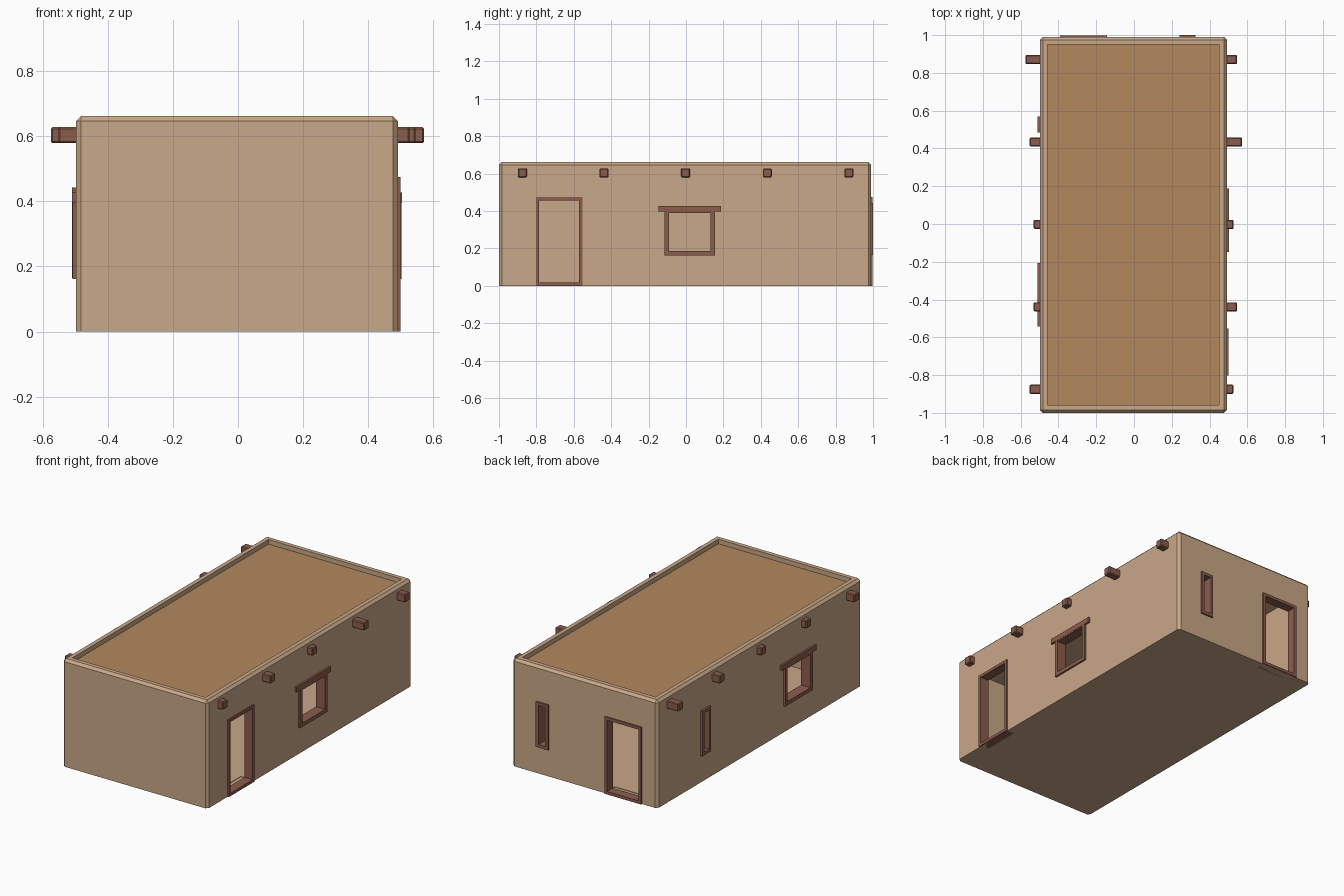
import bpy, bmesh
from mathutils import Vector

if "Cube" in bpy.data.objects:
    bpy.data.objects.remove(bpy.data.objects["Cube"])

X0, X1, Y0, Y1, H = -0.498, 0.492, -1.0, 0.99, 0.662
WALL = 0.041
FLOOR, CEILING, ROOF = 0.012, 0.60, 0.634


def material(name, rgb):
    m = bpy.data.materials.new(name)
    m.diffuse_color = (*rgb, 1)
    m.use_nodes = True
    m.node_tree.nodes["Principled BSDF"].inputs["Base Color"].default_value = m.diffuse_color
    return m


PLASTER = material("plaster", (0.584, 0.391, 0.246))
EARTH = material("roof_earth", (0.45, 0.25, 0.112))
WOOD = material("wood", (0.26, 0.11, 0.073))


def add_object(name, bm, mat):
    bmesh.ops.recalc_face_normals(bm, faces=bm.faces)
    mesh = bpy.data.meshes.new(name)
    bm.to_mesh(mesh)
    bm.free()
    if mat:
        mesh.materials.append(mat)
    ob = bpy.data.objects.new(name, mesh)
    bpy.context.collection.objects.link(ob)
    return ob


def box(name, a, b, mat=None, bevel=0, keep=None):
    """Box between two corners; 'keep' picks the edges to chamfer."""
    bm = bmesh.new()
    bmesh.ops.create_cube(bm, size=1)
    for v in bm.verts:
        v.co = Vector([(p + q) / 2 + c * abs(q - p) for p, q, c in zip(a, b, v.co)])
    if bevel:
        edges = [e for e in bm.edges if keep is None or keep(e)]
        bmesh.ops.bevel(bm, geom=edges, offset=bevel, segments=1, affect='EDGES')
    return add_object(name, bm, mat)


def on_wall(side, u, d, z):
    """Point at u along a wall, d outward from its outer face."""
    return {"right": (X1 + d, u, z), "left": (X0 - d, u, z), "back": (u, Y1 + d, z)}[side]


def wall_box(name, side, u0, u1, d0, d1, z0, z1, mat=None):
    a, b = on_wall(side, u0, d0, z0), on_wall(side, u1, d1, z1)
    return box(name, [min(p) for p in zip(a, b)], [max(p) for p in zip(a, b)], mat)


def frame(name, side, u0, u1, z0, z1, border, out):
    """Rectangular frame lining an opening through the wall."""
    bm = bmesh.new()
    loops = []
    for inset, d in ((0, out), (border, out), (border, -WALL - out), (0, -WALL - out)):
        a, b, c, e = u0 + inset, u1 - inset, z0 + inset, z1 - inset
        loops.append([bm.verts.new(on_wall(side, u, d, z))
                      for u, z in ((a, c), (b, c), (b, e), (a, e))])
    for i in range(4):
        p, q = loops[i], loops[(i + 1) % 4]
        for k in range(4):
            n = (k + 1) % 4
            bm.faces.new((p[k], p[n], q[n], q[k]))
    return add_object(name, bm, WOOD)


# House body: chamfered block, sharp along the ground
body = box("walls", (X0, Y0, 0), (X1, Y1, H), PLASTER, 0.015,
           lambda e: max(v.co.z for v in e.verts) > 0.1)

# Room hollow and shallow roof recess behind the parapet
inner0, inner1 = (X0 + WALL, Y0 + WALL), (X1 - WALL, Y1 - WALL)
cutters = [box("room_cut", (*inner0, FLOOR), (*inner1, CEILING)),
           box("parapet_cut", (*inner0, ROOF - 0.008), (*inner1, H + 0.1))]

# Openings: name, wall, span along wall, height span, border, projection
openings = [
    ("side_door", "right", -0.803, -0.553, 0.0, 0.475, 0.018, 0.008),
    ("right_window", "right", -0.114, 0.154, 0.162, 0.412, 0.023, 0.011),
    ("left_window", "left", -0.508, -0.240, 0.162, 0.412, 0.023, 0.011),
    ("left_slit", "left", 0.485, 0.570, 0.165, 0.443, 0.018, 0.013),
    ("back_door", "back", -0.392, -0.142, 0.0, 0.475, 0.018, 0.008),
    ("back_slit", "back", 0.240, 0.325, 0.165, 0.443, 0.018, 0.010),
]
for name, side, u0, u1, z0, z1, border, out in openings:
    h = border / 2
    cutters.append(wall_box(name + "_cut", side, u0 + h, u1 - h, -0.08, 0.05, z0 + h, z1 - h))
    frame(name + "_frame", side, u0, u1, z0, z1, border, out)
    # Lintel overhanging each window
    if name.endswith("window"):
        wall_box(name + "_lintel", side, u0 - 0.034, u1 + 0.034,
                 -WALL - 0.011, 0.012, 0.396, 0.428, WOOD)

# Cut the walls, bake the result and drop the cutters
for c in cutters:
    mod = body.modifiers.new(c.name, 'BOOLEAN')
    mod.operation, mod.solver, mod.object = 'DIFFERENCE', 'EXACT', c
bpy.context.view_layer.update()
baked = bpy.data.meshes.new_from_object(body.evaluated_get(bpy.context.evaluated_depsgraph_get()))
body.modifiers.clear()
body.data = baked
baked.materials.clear()
baked.materials.append(PLASTER)
for p in baked.polygons:
    p.material_index = 0
for c in cutters:
    bpy.data.objects.remove(c)

# Flat earth roof inside the parapet
box("roof", (*inner0, ROOF - 0.008), (*inner1, ROOF), EARTH)

# Projecting roof beam ends with uneven lengths, front to back
left_ends = (-0.552, -0.531, -0.531, -0.575, -0.575)
left_ends = (-0.552, -0.531, -0.531, -0.552, -0.575)
right_ends = (0.527, 0.546, 0.527, 0.572, 0.546)
for i, (xl, xr) in enumerate(zip(left_ends, right_ends)):
    y = -0.002 + (i - 2) * 0.4365
    for tag, xa, xb in (("left", xl, X0 + 0.03), ("right", X1 - 0.03, xr)):
        box(f"{tag}_beam_end_{i + 1}", (xa, y - 0.024, 0.579), (xb, y + 0.024, 0.628),
            WOOD, 0.005)
